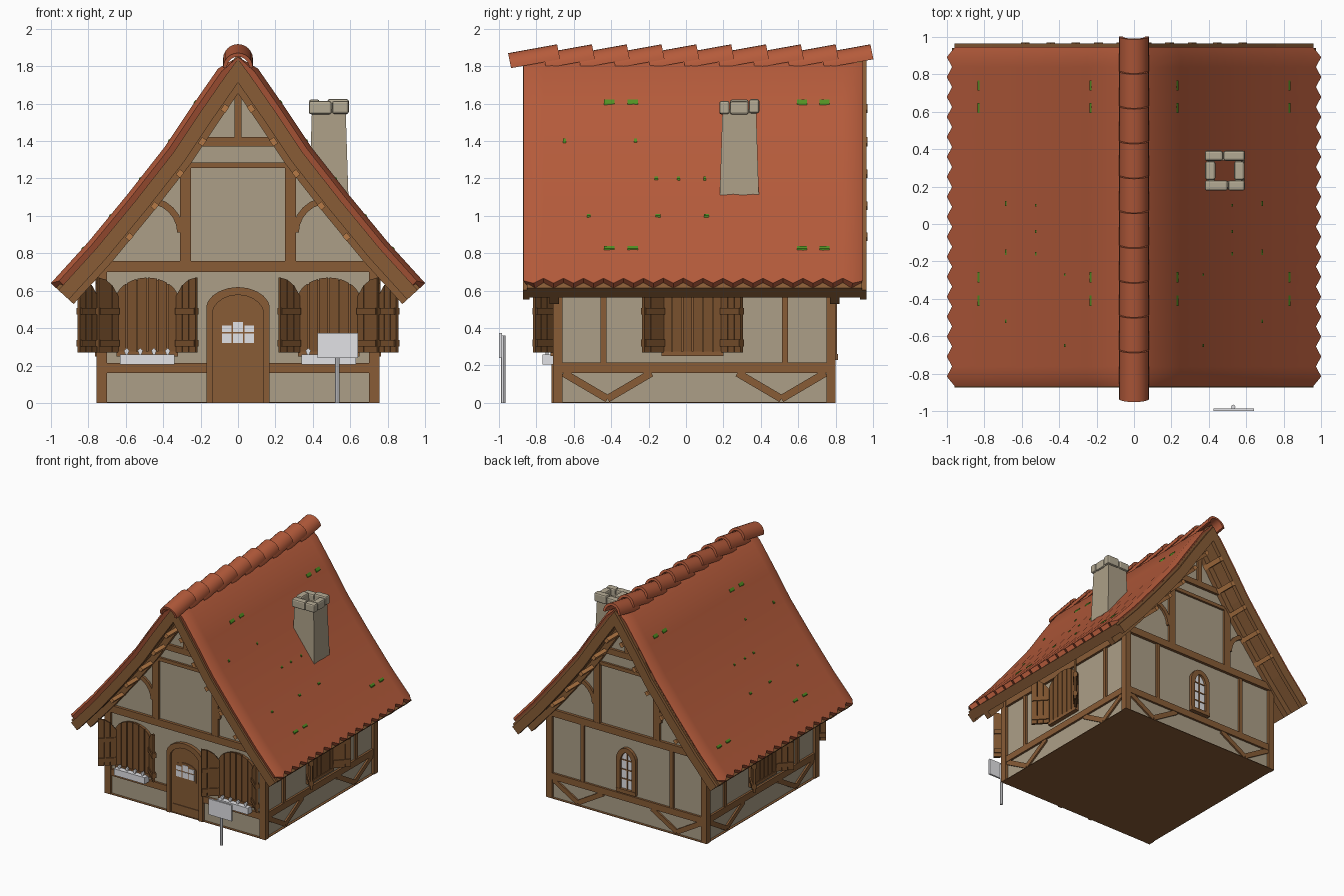
import bpy, bmesh, math, random

if "Cube" in bpy.data.objects:
    bpy.data.objects.remove(bpy.data.objects["Cube"])
random.seed(4)

def material(name, r, g, b):
    m = bpy.data.materials.new(name)
    m.diffuse_color = [((c / 255 + 0.055) / 1.055) ** 2.4 for c in (r, g, b)] + [1]
    m.use_nodes = True
    m.node_tree.nodes["Principled BSDF"].inputs["Base Color"].default_value = m.diffuse_color
    return m

PLASTER = material("plaster", 172, 159, 135)
TIMBER = material("timber", 136, 92, 54)
SHUTTER = material("shutter_wood", 122, 81, 45)
TILE = material("roof_tile", 181, 91, 59)
MOSS = material("moss", 82, 145, 36)
STONE = material("stone", 180, 170, 148)
WHITE = material("white", 226, 226, 230)
BATTEN = material("batten_wood", 182, 122, 70)

# ---------- helpers: every part is a prism placed by a mapping (u, v, depth) -> xyz
FRONT = lambda u, v, d: (u, -0.69 - d, v)
BACK = lambda u, v, d: (u, 0.78 + d, v)
RIGHT = lambda u, v, d: (0.73 + d, u + 0.045, v)
LEFT = lambda u, v, d: (-0.73 - d, u + 0.045, v)
SECTION = lambda u, v, d: (u, d, v)
PLAN = lambda u, v, d: (u, v, d)

def finish(name, bm, mat, smooth=False, thickness=0):
    me = bpy.data.meshes.new(name)
    bm.to_mesh(me)
    bm.free()
    me.materials.append(mat)
    ob = bpy.data.objects.new(name, me)
    bpy.context.collection.objects.link(ob)
    if smooth:
        bpy.ops.object.select_all(action='DESELECT')
        ob.select_set(True)
        bpy.context.view_layer.objects.active = ob
        if thickness:
            sol = ob.modifiers.new("thickness", 'SOLIDIFY')
            sol.thickness, sol.offset = thickness, -1
            bpy.ops.object.modifier_apply(modifier=sol.name)
        bpy.ops.object.shade_smooth_by_angle(angle=math.radians(35))
    return ob

def prisms(name, mat, items, smooth=False):
    bm = bmesh.new()
    for mp, poly, d0, d1 in items:
        a = [bm.verts.new(mp(u, v, d0)) for u, v in poly]
        b = [bm.verts.new(mp(u, v, d1)) for u, v in poly]
        bm.faces.new(a)
        bm.faces.new(b[::-1])
        for i in range(len(a)):
            j = (i + 1) % len(a)
            bm.faces.new((a[j], a[i], b[i], b[j]))
    bmesh.ops.recalc_face_normals(bm, faces=bm.faces)
    return finish(name, bm, mat, smooth)

def rect(u0, u1, v0, v1):
    return [(u0, v0), (u0, v1), (u1, v1), (u1, v0)]

def bar(p, q, w):
    dx, dz = q[0] - p[0], q[1] - p[1]
    k = w / 2 / math.hypot(dx, dz)
    n = (-dz * k, dx * k)
    return [(p[0] + n[0], p[1] + n[1]), (q[0] + n[0], q[1] + n[1]),
            (q[0] - n[0], q[1] - n[1]), (p[0] - n[0], p[1] - n[1])]

def arch(c, hw, z0, zs, zt, n=10):
    ts = [-math.cos(math.pi * i / n) for i in range(n + 1)]
    return [(c - hw, z0)] + [(c + hw * t, zs + (zt - zs) * max(0, 1 - t * t) ** 0.6) for t in ts] + [(c + hw, z0)]

# ---------- roof curve and its inward offsets
ROOF = [(0, 1.93), (0.107, 1.786), (0.25, 1.58), (0.39, 1.37), (0.59, 1.115), (0.8, 0.86), (1.0, 0.64)]

def half(d):
    out = []
    for i, (x, z) in enumerate(ROOF):
        a, b = ROOF[max(i - 1, 0)], ROOF[min(i + 1, len(ROOF) - 1)]
        l = math.hypot(b[0] - a[0], b[1] - a[1])
        nx, nz = (a[1] - b[1]) / l, (b[0] - a[0]) / l
        p = (0, z - d / nz) if i == 0 else (x - nx * d, z - nz * d)
        if i == 0 or p[0] > 0.005:
            out.append(p)
    return out

def full(d):
    h = half(d)
    return [(-x, z) for x, z in h[:0:-1]] + h

def height(x, d):
    h = half(d)
    for (x0, z0), (x1, z1) in zip(h, h[1:]):
        if x <= x1:
            break
    return z0 + (z1 - z0) * (x - x0) / (x1 - x0)

def band(d0, d1):
    return full(d0) + full(d1)[::-1]

# ---------- walls
gable = [p for p in full(0.1) if abs(p[0]) < 0.72]
zw = height(0.73, 0.1)
prisms("walls", PLASTER, [(SECTION, [(-0.73, 0.004), (-0.73, zw)] + gable + [(0.73, zw), (0.73, 0.004)], -0.69, 0.78)])
prisms("floor", TIMBER, [(PLAN, rect(-0.75, 0.75, -0.71, 0.80), 0, 0.005)])

# ---------- timber frame
T = []
for s in (-1, 1):
    x0, x1 = sorted((s * 0.70, s * 0.755))
    for y0, y1 in ((-0.712, -0.66), (0.75, 0.80)):
        T.append((PLAN, rect(x0, x1, y0, y1), 0, 0.74))
for w in (FRONT, BACK):
    T.append((w, rect(-0.74, 0.74, 0.70, 0.76), -0.01, 0.024))
    T.append((w, rect(-0.24, 0.24, 1.37, 1.42), -0.01, 0.022))
    T.append((w, rect(-0.26, 0.26, 1.255, 1.285), -0.01, 0.018))
    T.append((w, rect(-0.02, 0.02, 1.42, 1.68), -0.01, 0.02))
    for s in (-1, 1):
        T.append((w, rect(*sorted((s * 0.25, s * 0.31)), 0.76, 1.27), -0.01, 0.022))
        ring = [(s * (0.48 - r * math.cos(a)), 0.91 + r * math.sin(a))
                for r, aa in ((0.19, range(0, 91, 15)), (0.155, range(90, -1, -15))) for a in map(math.radians, aa)]
        T.append((w, ring, -0.01, 0.02))
for s in (-1, 1):
    T.append((FRONT, rect(*sorted((s * 0.16, s * 0.71)), 0.16, 0.215), -0.01, 0.018))
for w, post in ((BACK, 0.42), (LEFT, 0.485), (RIGHT, 0.485)):
    T.append((w, rect(-0.71, 0.71, 0.16, 0.215), -0.01, 0.018))
    for s in (-1, 1):
        T.append((w, rect(*sorted((s * (post - 0.016), s * (post + 0.016))), 0.21, 0.72), -0.01, 0.016))
        T.append((w, bar((s * 0.70, 0.16), (s * 0.465, 0.022), 0.04), -0.01, 0.014))
        T.append((w, bar((s * 0.465, 0.022), (s * 0.23, 0.16), 0.04), -0.01, 0.014))
for w in (LEFT, RIGHT):
    T.append((w, rect(-0.72, 0.72, 0.66, 0.72), -0.01, 0.02))
prisms("timber_frame", TIMBER, T)

# ---------- roof structure: boarding, bargeboards, rafters, battens
prisms("roof_boarding", TIMBER, [(SECTION, band(0.038, 0.115), -0.85, 0.94)])
prisms("bargeboards", TIMBER, [(SECTION, band(0.055, 0.13), y, y + 0.034) for y in (-0.872, 0.93)])
prisms("rafters", TIMBER, [(SECTION, band(0.07, 0.165), *y) for y in ((-0.73, -0.68), (0.77, 0.82))])
B = []
for x in (0.07, 0.19, 0.31, 0.445, 0.58):
    for s in (-1, 1):
        p, q = (s * (x - 0.011), height(x - 0.011, 0.152)), (s * (x + 0.011), height(x + 0.011, 0.152))
        B += [(SECTION, bar(p, q, 0.03), -0.868, -0.69), (SECTION, bar(p, q, 0.03), 0.78, 0.97)]
prisms("roof_battens", BATTEN, B)

# ---------- tiled roof sheet with pointed eave tiles and rolled verges
bm = bmesh.new()
N = 34
rows = []
for j in range(N + 1):
    d = 0.024 if j in (0, N) else (0.003 if j % 2 == 0 else 0)
    pts = full(d)
    if j % 2 == 0:
        for e, i in ((0, 1), (-1, -2)):
            a, b = pts[e], pts[i]
            pts[e] = (a[0] + (b[0] - a[0]) * 0.13, a[1] + (b[1] - a[1]) * 0.13)
    rows.append([bm.verts.new((x, -0.868 + 1.813 * j / N, min(z, 1.85))) for x, z in pts])
for r0, r1 in zip(rows, rows[1:]):
    for i in range(len(r0) - 1):
        bm.faces.new((r0[i], r0[i + 1], r1[i + 1], r1[i]))
bm.normal_update()
if sum(f.normal.z for f in bm.faces) < 0:
    bmesh.ops.reverse_faces(bm, faces=bm.faces)
finish("roof_tiles", bm, TILE, True, 0.042)

# ---------- overlapping ridge tiles
def ridge_map(y0):
    return lambda u, v, d: (u, y0 + d - 0.2 * (v - 1.79), v + 0.18 * d)
ring = [(r * math.cos(a), 1.79 + r * math.sin(a))
        for r, aa in ((0.08, range(0, 181, 15)), (0.06, range(180, -1, -15))) for a in map(math.radians, aa)]
prisms("ridge_tiles", TILE, [(ridge_map(-0.935 + 0.1861 * i), ring, 0, 0.262) for i in range(10)], True)

# ---------- moss patches
spots = [(x, y, 0.055) for x in (0.232, 0.83) for y in (-0.41, -0.285, 0.62, 0.74)]
spots += [(x, y, random.uniform(0.012, 0.03)) for x, ys in ((0.37, (-0.65, -0.27)), (0.525, (-0.16, -0.04, 0.1)),
          (0.685, (-0.52, -0.15, 0.11))) for y in ys]
prisms("moss_patches", MOSS, [(SECTION, [(s * (x - h), height(x - h, 0.003)), (s * (x + h), height(x + h, 0.003)),
       (s * (x + h), height(x + h, -0.004)), (s * (x - h), height(x - h, -0.004))], y - w / 2, y + w / 2)
       for x, y, w in spots for h in ((0.006 if w > 0.05 else 0.004),) for s in (-1, 1)])

# ---------- hollow tapered chimney and its stone rim
CX, CY = 0.485, 0.285
bm = bmesh.new()
rings = [[bm.verts.new((CX + sx * r, CY + sy * r, z)) for sx, sy in ((-1, -1), (1, -1), (1, 1), (-1, 1))]
         for r, z in ((0.107, 1.03), (0.09, 1.57), (0.055, 1.57), (0.055, 1.03))]
for a, b in zip(rings, rings[1:]):
    for i in range(4):
        bm.faces.new((a[i], a[(i + 1) % 4], b[(i + 1) % 4], b[i]))
finish("chimney", bm, PLASTER)
S = []
for x0, x1, y0, y1 in ((-.107, .015, -.107, -.052), (.018, .107, -.107, -.052), (-.107, -.01, .052, .107),
                       (-.007, .107, .052, .107), (-.105, -.05, -.05, .05), (.05, .105, -.05, .05)):
    S.append((PLAN, rect(CX + x0, CX + x1, CY + y0, CY + y1), 1.55 - random.uniform(0, .01), 1.61 + random.uniform(0, .015)))
bev = prisms("chimney_stones", STONE, S).modifiers.new("bevel", 'BEVEL')
bev.width, bev.segments = 0.012, 2

# ---------- shuttered windows: plank arch, sill and half-open leaves
planks, sills, leaves = [], [], []
def leaf_map(w, c, s):
    # runs outwards from the hinge at roughly 45 degrees
    return lambda u, v, d: w(c + s * (0.165 + 0.74 * u - 0.67 * d), v, 0.02 + 0.67 * u + 0.74 * d)
for w, c in ((FRONT, -0.485), (FRONT, 0.485), (RIGHT, -0.01), (LEFT, -0.01)):
    sills.append((w, rect(c - 0.165, c + 0.165, 0.25, 0.275), 0, 0.035))
    sills.append((w, arch(c, 0.165, 0.27, 0.57, 0.665), 0, 0.02))
    top = lambda u: 0.57 + 0.1 * max(0, 1 - (u / 0.165) ** 2) ** 0.6
    for i in range(6):
        a = -0.165 + 0.055 * i + 0.003
        us = [a + 0.049 * k / 3 for k in range(4)]
        planks.append((w, [(c + a, 0.27)] + [(c + u, top(u)) for u in us] + [(c + a + 0.049, 0.27)], 0.015, 0.03))
    for s in (-1, 1):
        m = leaf_map(w, c, s)
        for i, (z0, z1) in enumerate(((0.57, 0.63), (0.63, 0.66), (0.66, 0.67))):
            leaves.append((m, [(i * .048, .27), (i * .048, z0), (i * .048 + .045, z1), (i * .048 + .045, .27)], 0, 0.018))
        for z in (0.32, 0.49):
            leaves.append((m, rect(0.0, 0.138, z - 0.018, z + 0.018), -0.012, 0.026))
prisms("shutter_planks", SHUTTER, planks)
prisms("window_sills", TIMBER, sills)
prisms("shutter_leaves", SHUTTER, leaves)

# ---------- front door
prisms("door_frame", TIMBER, [(FRONT, arch(0, 0.168, 0, 0.52, 0.62) + arch(0, 0.135, 0, 0.49, 0.578)[::-1], 0, 0.03)])
prisms("door", TIMBER, [(FRONT, arch(0, 0.137, 0.005, 0.49, 0.58), 0, 0.012)])
prisms("door_window_frame", TIMBER, [(FRONT, arch(0, 0.1, 0.305, 0.41, 0.45), 0.01, 0.018),
                                     (FRONT, rect(-0.125, 0.125, 0.05, 0.08), 0.01, 0.018)])
panes = []
for c, zt in ((-0.06, 0.415), (0, 0.432), (0.06, 0.415)):
    panes += [(FRONT, rect(c - 0.026, c + 0.026, 0.322, 0.372), 0.015, 0.021),
              (FRONT, rect(c - 0.026, c + 0.026, 0.38, zt), 0.015, 0.021)]
prisms("door_panes", WHITE, panes)

# ---------- arched back window
prisms("back_window_frame", TIMBER, [(BACK, arch(0, 0.092, 0.23, 0.52, 0.615) + arch(0, 0.055, 0.26, 0.49, 0.575)[::-1], 0, 0.028),
       (BACK, rect(-0.092, 0.092, 0.23, 0.262), 0, 0.032), (BACK, rect(-0.005, 0.005, 0.26, 0.57), 0, 0.014)]
       + [(BACK, rect(-0.055, 0.055, z, z + 0.008), 0, 0.014) for z in (0.34, 0.42, 0.50)])
prisms("back_window_glass", WHITE, [(BACK, arch(0, 0.056, 0.25, 0.49, 0.576), 0, 0.008)])

# ---------- flower boxes and flowers
boxes = []
for s in (-1, 1):
    c = s * 0.485
    boxes.append((FRONT, rect(c - 0.145, c + 0.145, 0.205, 0.26), 0.02, 0.078))
    for k in range(4):
        u = c - 0.11 + 0.073 * k
        boxes.append((FRONT, [(u - .004, .255), (u - .014, .28), (u, .295), (u + .014, .28), (u + .004, .255)], 0.045, 0.06))
prisms("flower_boxes", WHITE, boxes)

# ---------- garden sign
prisms("sign_board", WHITE, [(FRONT, rect(0.425, 0.64, 0.24, 0.375), 0.295, 0.31)])
post = [(0.53 + 0.012 * math.cos(math.pi * i / 4), -0.977 + 0.012 * math.sin(math.pi * i / 4)) for i in range(8)]
prisms("sign_post", WHITE, [(PLAN, post, 0, 0.36)])
